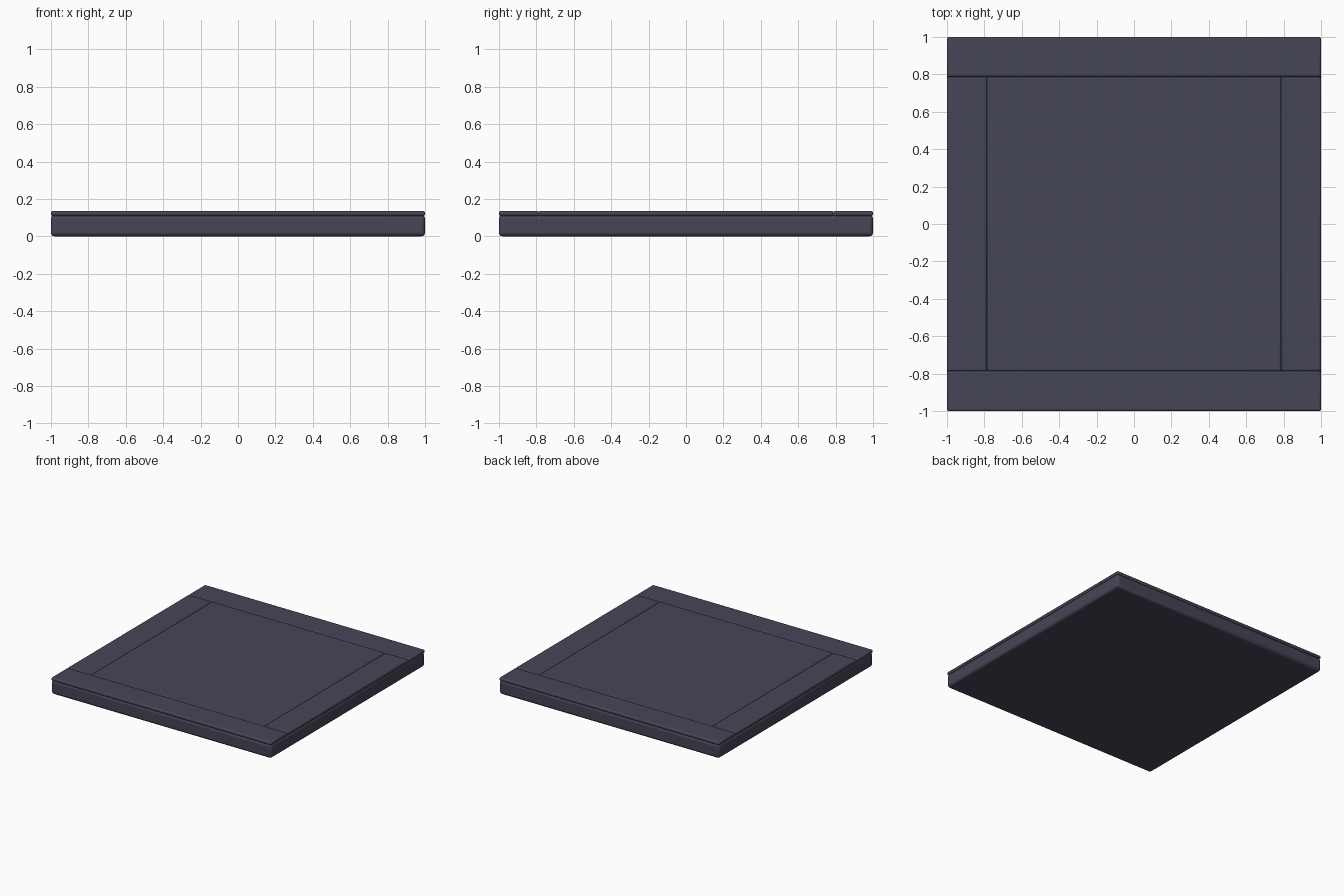
import bpy

if "Cube" in bpy.data.objects:
    bpy.data.objects.remove(bpy.data.objects["Cube"])

mat = bpy.data.materials.new("dark_slate")
mat.diffuse_color = (0.06, 0.06, 0.095, 1)
mat.use_nodes = True
mat.node_tree.nodes["Principled BSDF"].inputs["Base Color"].default_value = mat.diffuse_color


def rounded_box(name, x, y, z, bevel):
    """Box from (min, max) ranges with rounded edges."""
    bpy.ops.mesh.primitive_cube_add(
        size=1, location=[(r[0] + r[1]) / 2 for r in (x, y, z)])
    ob = bpy.context.object
    ob.name = name
    ob.scale = [r[1] - r[0] for r in (x, y, z)]
    bpy.ops.object.transform_apply(location=False, rotation=False, scale=True)
    mod = ob.modifiers.new("rounded_edges", 'BEVEL')
    mod.width = bevel
    mod.segments = 3
    ob.data.materials.append(mat)
    bpy.ops.object.shade_smooth_by_angle()
    return ob


IN = 0.787           # seam position between border and centre
TOP = (0.109, 0.136)  # height range of the top panels

# thick base slab
rounded_box("base_slab", (-1, 1), (-1, 1), (0, 0.114), 0.02)

# centre panel
rounded_box("centre_panel", (-IN, IN), (-IN, IN), TOP, 0.01)

# border strips: full-width front/back, short ones left/right
for side, s in (("front", -1), ("back", 1)):
    rounded_box(side + "_strip", (-1, 1), sorted((s * IN, s)), TOP, 0.01)
for side, s in (("left", -1), ("right", 1)):
    rounded_box(side + "_strip", sorted((s * IN, s)), (-IN, IN), TOP, 0.01)
